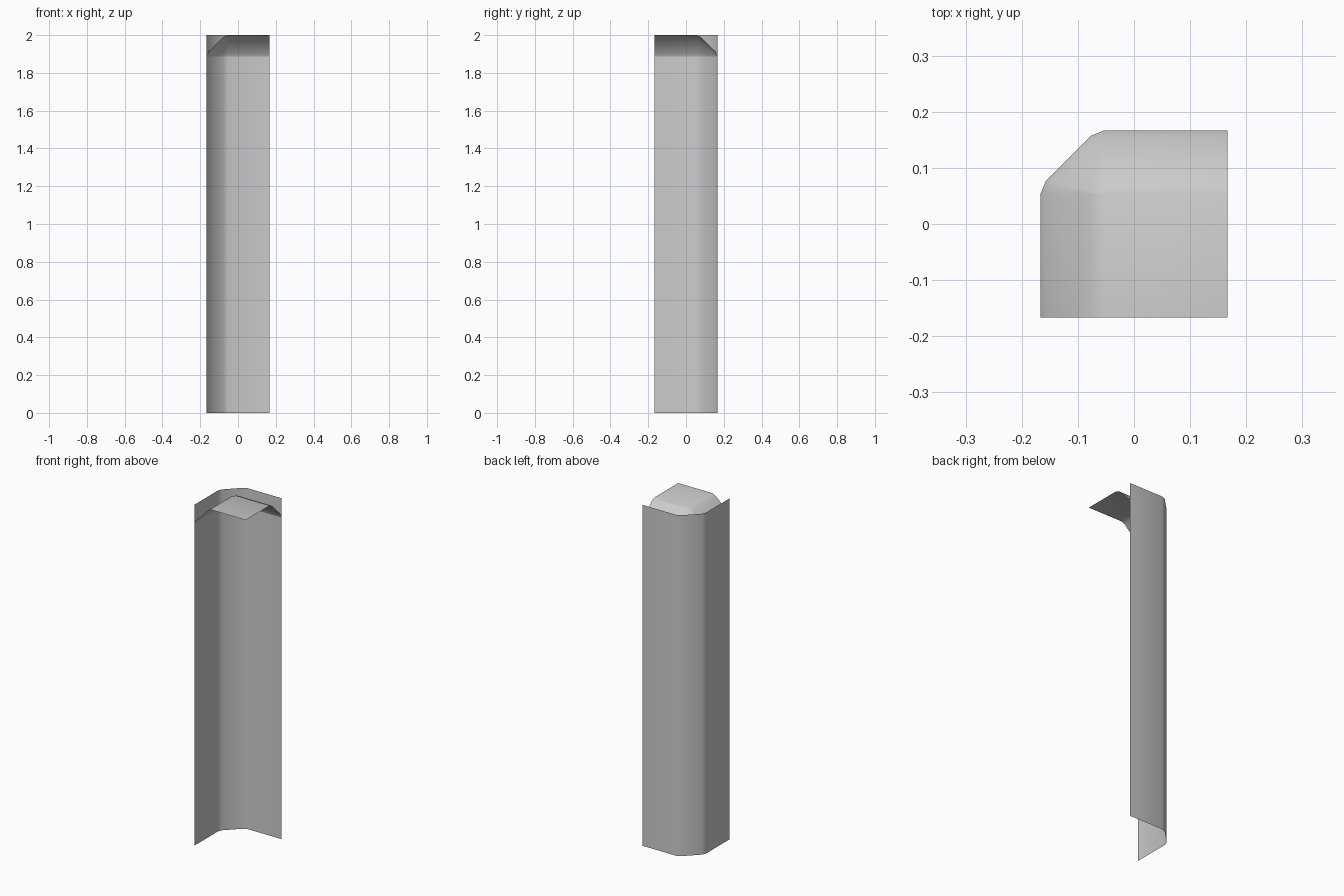
import bpy, bmesh

if "Cube" in bpy.data.objects:
    bpy.data.objects.remove(bpy.data.objects["Cube"])

H = 0.167            # half width
R = 0.114            # size of the rounded edges
C = H - R            # bevel centre is at (-C, C)
TOP = 2.0
# shared bevel section: (outward/left amount, up/back amount)
BEVEL = [(0, 1), (0.21, 0.912), (0.912, 0.21), (1, 0)]


def plan(s):
    """Plan outline of the corner, from right end to front end, scaled about the bevel centre."""
    corner = [(-C - s * R * a, C + s * R * b) for a, b in BEVEL]
    return [(H, C + s * R)] + corner + [(-C - s * R, -H)]


def loft(name, rings, cap=None):
    """Skin open rings given as (scale, height), with an optional flat panel."""
    bm = bmesh.new()
    rows = [[bm.verts.new((x, y, z)) for x, y in plan(s)] for s, z in rings]
    for lo, hi in zip(rows, rows[1:]):
        for i in range(len(lo) - 1):
            bm.faces.new((lo[i], lo[i + 1], hi[i + 1], hi[i]))
    if cap:
        bm.faces.new([bm.verts.new(p) for p in cap])
    bmesh.ops.remove_doubles(bm, verts=bm.verts, dist=0.0005)
    for f in bm.faces:
        f.smooth = True
    me = bpy.data.meshes.new(name)
    bm.to_mesh(me)
    bm.free()
    ob = bpy.data.objects.new(name, me)
    bpy.context.collection.objects.link(ob)
    return ob


# Full-height corner wall, open on the front and right
loft("corner_wall", [(1, 0), (1, TOP)])

# Rounded top cap sitting inside the wall rim
loft("top_cap", [(a, TOP - R + R * b) for a, b in reversed(BEVEL)],
     cap=[(H, C, TOP), (-C, C, TOP), (-C, -H, TOP), (H, -H, TOP)])
